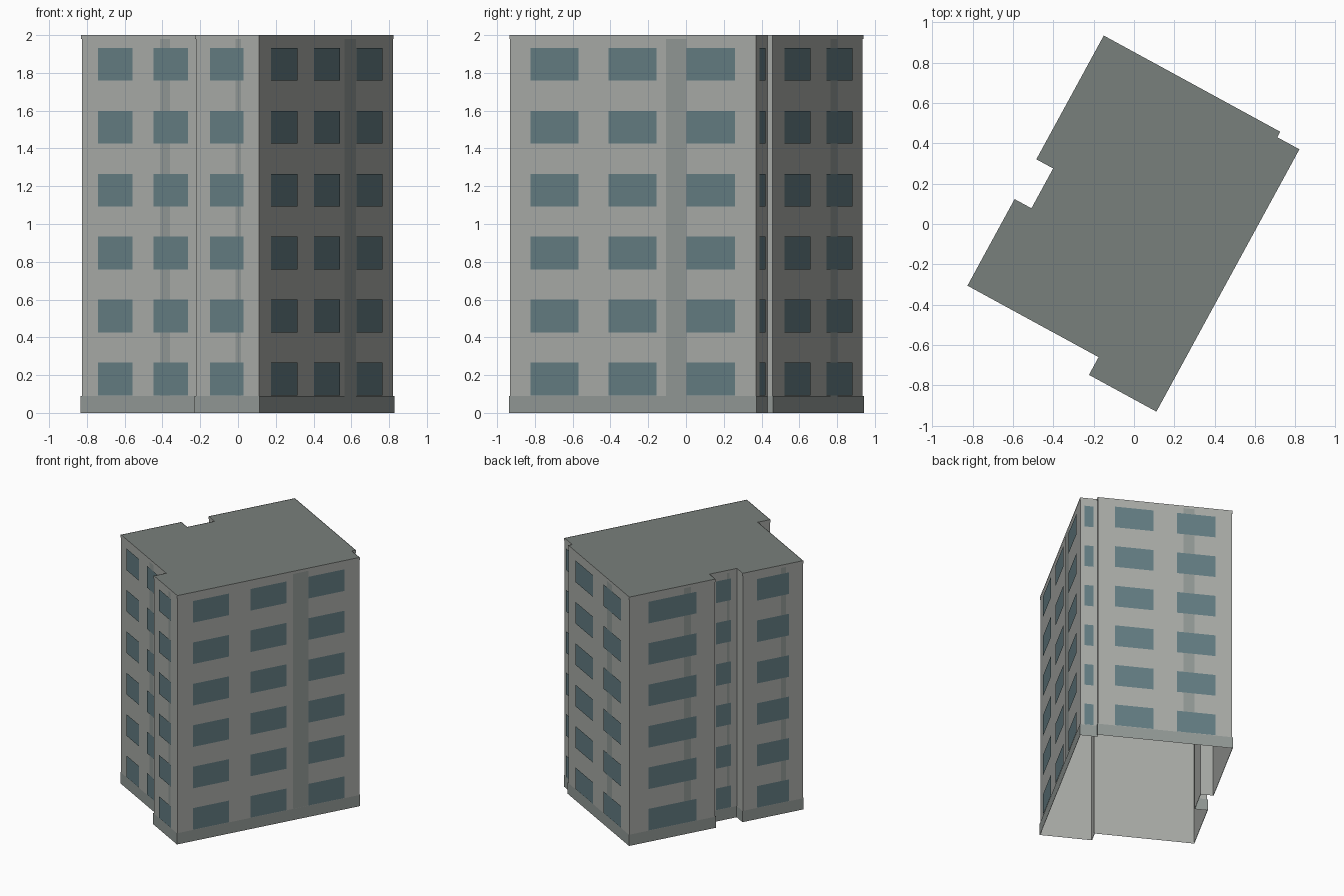
import bpy
from math import radians
from mathutils import Vector, Matrix

if "Cube" in bpy.data.objects:
    bpy.data.objects.remove(bpy.data.objects["Cube"])

H = 2.0
FLOORS = 6
BASE_H = 0.09
RIM_Z = 1.98
ROT = Matrix.Rotation(radians(-28.6), 2)

# Footprint, counter-clockwise, in the building's own axes
plan = [(-.579, -.664), (.162, -.664), (.162, -.764), (.543, -.764),
        (.543, .718), (.418, .718), (.418, .749), (-.579, .749),
        (-.579, .05), (-.484, .05), (-.484, -.175), (-.579, -.175)]
P = [ROT @ Vector(p) for p in plan]
N = len(P)


def material(name, rgb):
    m = bpy.data.materials.new(name)
    m.diffuse_color = (*rgb, 1)
    m.use_nodes = True
    m.node_tree.nodes["Principled BSDF"].inputs["Base Color"].default_value = m.diffuse_color
    return m


wall_mat = material("wall_grey", (.40, .41, .39))
trim_mat = material("trim_grey", (.29, .32, .305))
roof_mat = material("roof_grey", (.19, .215, .20))
glass_mat = material("window_blue", (.127, .205, .225))


def add_mesh(name, verts, faces, mat):
    me = bpy.data.meshes.new(name)
    me.from_pydata(verts, [], faces)
    me.materials.append(mat)
    ob = bpy.data.objects.new(name, me)
    bpy.context.collection.objects.link(ob)
    return ob


def normal(i):
    d = (P[(i + 1) % N] - P[i]).normalized()
    return Vector((d.y, -d.x))


def outline(off, z):
    """Footprint pushed outward by off (all corners are square)."""
    return [(*(P[i] + (normal(i - 1) + normal(i)) * off), z) for i in range(N)]


def band(name, off, z0, z1, mat):
    faces = [(i, (i + 1) % N, (i + 1) % N + N, i + N) for i in range(N)]
    return add_mesh(name, outline(off, z0) + outline(off, z1), faces, mat)


def panels(name, rects, off, mat):
    """Flat panels on walls: (wall index, start, end, z0, z1)."""
    verts, faces = [], []
    for i, a, b, z0, z1 in rects:
        d = (P[(i + 1) % N] - P[i]).normalized()
        o = P[i] + normal(i) * off
        k = len(verts)
        verts += [(*(o + d * s), z) for s, z in ((a, z0), (b, z0), (b, z1), (a, z1))]
        faces.append((k, k + 1, k + 2, k + 3))
    return add_mesh(name, verts, faces, mat)


# Shell (open underneath), roof, plinth and top rim
band("walls", 0, 0, H, wall_mat)
add_mesh("roof", outline(0, H), [tuple(range(N))], roof_mat)
band("plinth", .005, 0, BASE_H, trim_mat)
band("roof_rim", .003, RIM_Z, H, wall_mat)

# Windows per wall: wall index -> number of bays
bays = {0: 2, 2: 1, 4 - 1: 3, 4: 1, 6: 2, 7: 1, 9: 1, 11: 1}
windows, strips = [], []
for i, n in bays.items():
    length = (P[(i + 1) % N] - P[i]).length
    margin = min(.035, .07 * length)
    pitch = (length - 2 * margin) / n
    for k in range(n):
        c = margin + (k + .5) * pitch
        for f in range(FLOORS):
            z = f * H / FLOORS + .092
            windows.append((i, c - .31 * pitch, c + .31 * pitch, z, z + .174))
    if length > .2:
        strips.append((i, .636 * length, .719 * length, BASE_H, RIM_Z))

panels("wall_strips", strips, .003, trim_mat)
panels("windows", windows, .006, glass_mat)
